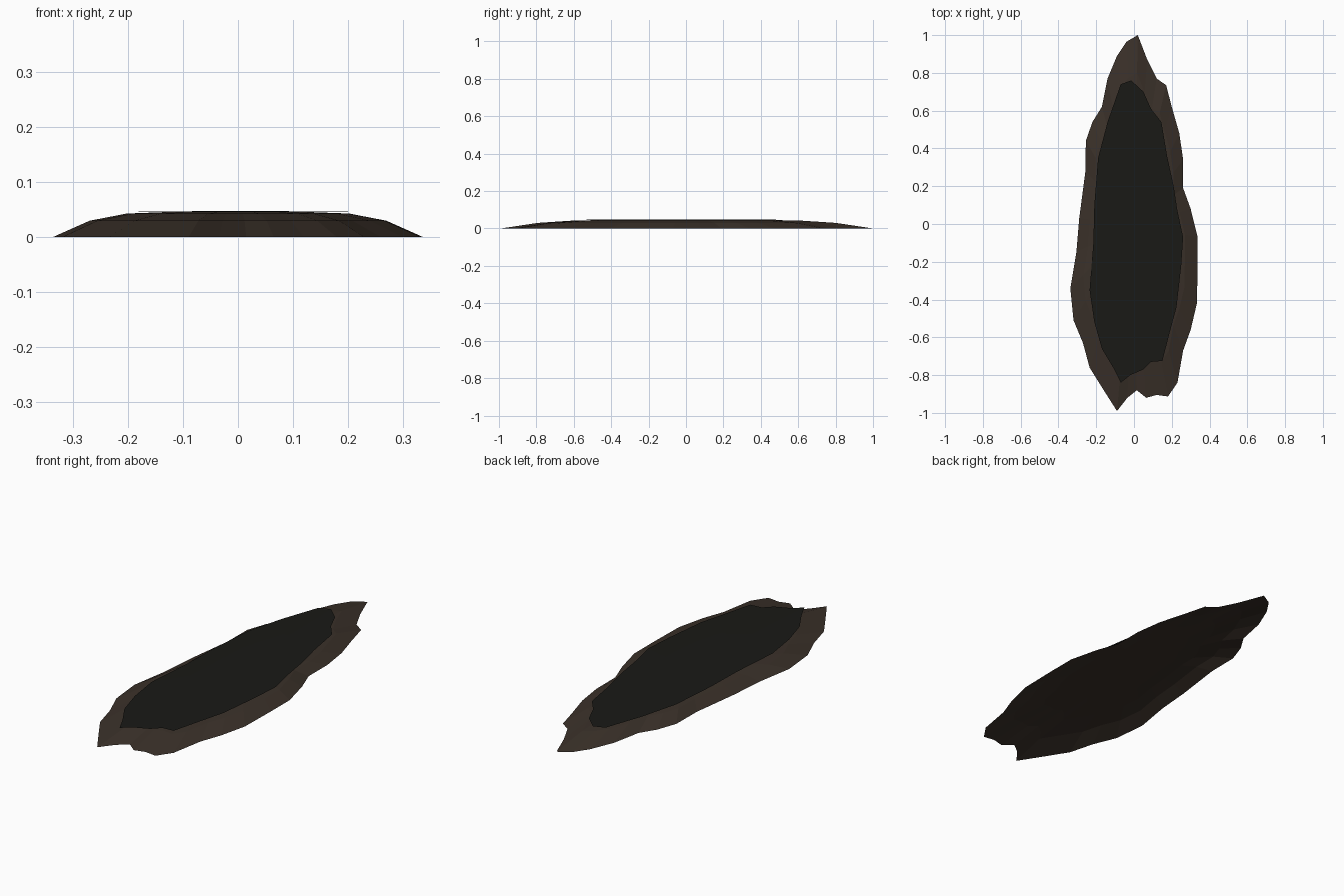
import bpy, bmesh

if "Cube" in bpy.data.objects:
    bpy.data.objects.remove(bpy.data.objects["Cube"])

# Ground outline of the mound, clockwise from the tip
MOUND = [(.02, 1), (.07, .87), (.12, .77), (.17, .735), (.20, .62), (.24, .48), (.26, .34),
         (.26, .19), (.30, .08), (.337, -.07), (.337, -.22), (.333, -.42), (.30, -.56),
         (.26, -.67), (.23, -.84), (.18, -.913), (.12, -.905), (.065, -.92), (.015, -.88),
         (-.035, -.92), (-.09, -.99), (-.16, -.88), (-.235, -.76), (-.27, -.63), (-.32, -.51),
         (-.337, -.34), (-.305, -.15), (-.29, .03), (-.257, .28), (-.255, .44), (-.22, .54),
         (-.17, .62), (-.14, .77), (-.09, .89), (-.04, .965)]

# Outline of the dark patch on top
PATCH = [(-.015, .76), (.05, .70), (.09, .61), (.145, .54), (.175, .36), (.21, .20), (.23, .07),
         (.26, -.07), (.25, -.22), (.225, -.44), (.19, -.57), (.15, -.725), (.09, -.73),
         (.05, -.77), (-.02, -.80), (-.07, -.84), (-.11, -.76), (-.17, -.66), (-.21, -.52),
         (-.235, -.35), (-.215, -.10), (-.21, .10), (-.19, .35), (-.14, .54), (-.07, .74)]


def material(name, color):
    m = bpy.data.materials.new(name)
    m.diffuse_color = (*color, 1)
    m.use_nodes = True
    m.node_tree.nodes["Principled BSDF"].inputs["Base Color"].default_value = m.diffuse_color
    return m


def dome(name, outline, levels, top, mat):
    """Open sheet: shrinking copies of an outline, joined by quads and a fan at the top."""
    bm = bmesh.new()
    rings = [[bm.verts.new((x * s, y * s, z)) for x, y in outline] for s, z in levels]
    n = len(outline)
    for a, b in zip(rings, rings[1:]):
        for i in range(n):
            j = (i + 1) % n
            bm.faces.new((a[i], b[i], b[j], a[j]))
    peak = bm.verts.new((0, 0, top))
    for i in range(n):
        bm.faces.new((rings[-1][i], peak, rings[-1][(i + 1) % n]))
    bm.normal_update()
    # The outline runs clockwise, so turn any face that looks down
    bmesh.ops.reverse_faces(bm, faces=[f for f in bm.faces if f.normal.z < 0])
    me = bpy.data.meshes.new(name)
    bm.to_mesh(me)
    bm.free()
    me.materials.append(mat)
    ob = bpy.data.objects.new(name, me)
    bpy.context.collection.objects.link(ob)
    return ob


# Low earth mound with a ragged edge, open underneath
dome("earth_mound", MOUND, [(1, 0), (.8, .03), (.6, .043), (.4, .0455)], .046,
     material("earth", (.042, .030, .022)))

# Thin dark sheet covering the crown
dome("dark_patch", PATCH, [(1, .0455), (.55, .047)], .0475,
     material("dark_soil", (.010, .010, .008)))
